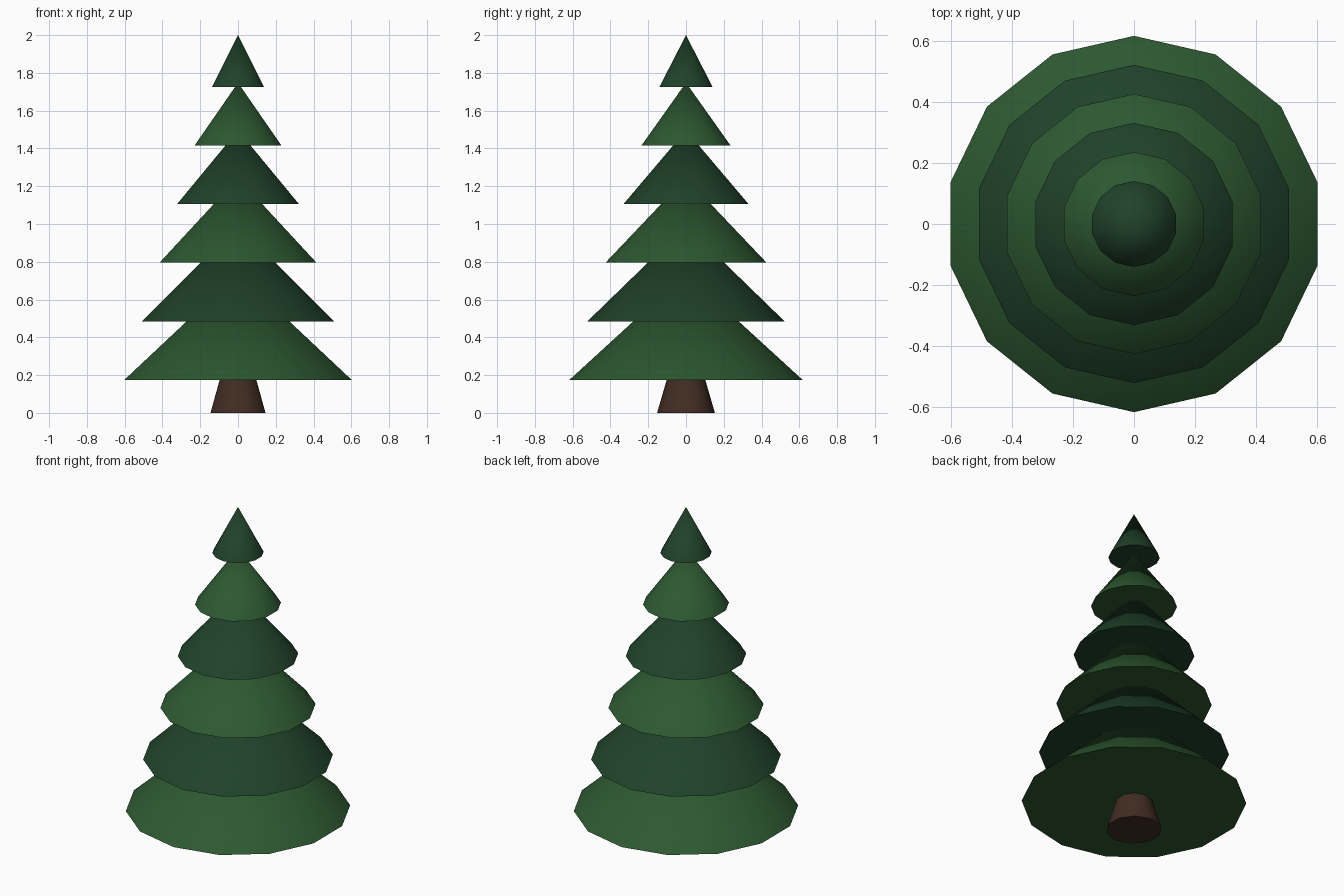
import bpy
import math

if "Cube" in bpy.data.objects:
    bpy.data.objects.remove(bpy.data.objects["Cube"])


def material(name, rgb):
    mat = bpy.data.materials.new(name)
    mat.diffuse_color = (*rgb, 1.0)
    mat.use_nodes = True
    mat.node_tree.nodes["Principled BSDF"].inputs["Base Color"].default_value = mat.diffuse_color
    return mat


light_green = material("light_green", (0.026, 0.098, 0.030))
dark_green = material("dark_green", (0.014, 0.054, 0.023))
brown = material("bark_brown", (0.053, 0.026, 0.016))


def cone(name, sides, r_bottom, r_top, z, height, mat):
    bpy.ops.mesh.primitive_cone_add(vertices=sides, radius1=r_bottom, radius2=r_top,
                                    depth=height, location=(0, 0, z + height / 2))
    obj = bpy.context.object
    obj.name = name
    obj.data.materials.append(mat)
    bpy.ops.object.shade_smooth_by_angle(angle=math.radians(40))


# Tapered trunk, ending just inside the lowest tier
cone("trunk", 10, 0.153, 0.092, 0.0, 0.21, brown)

# Six foliage tiers, shrinking upward in alternating greens
for i in range(6):
    cone(f"foliage_tier_{i + 1}", 14, 0.617 - 0.0952 * i, 0.0,
         0.175 + 0.31 * i, 0.565 - 0.058 * i, dark_green if i % 2 else light_green)
